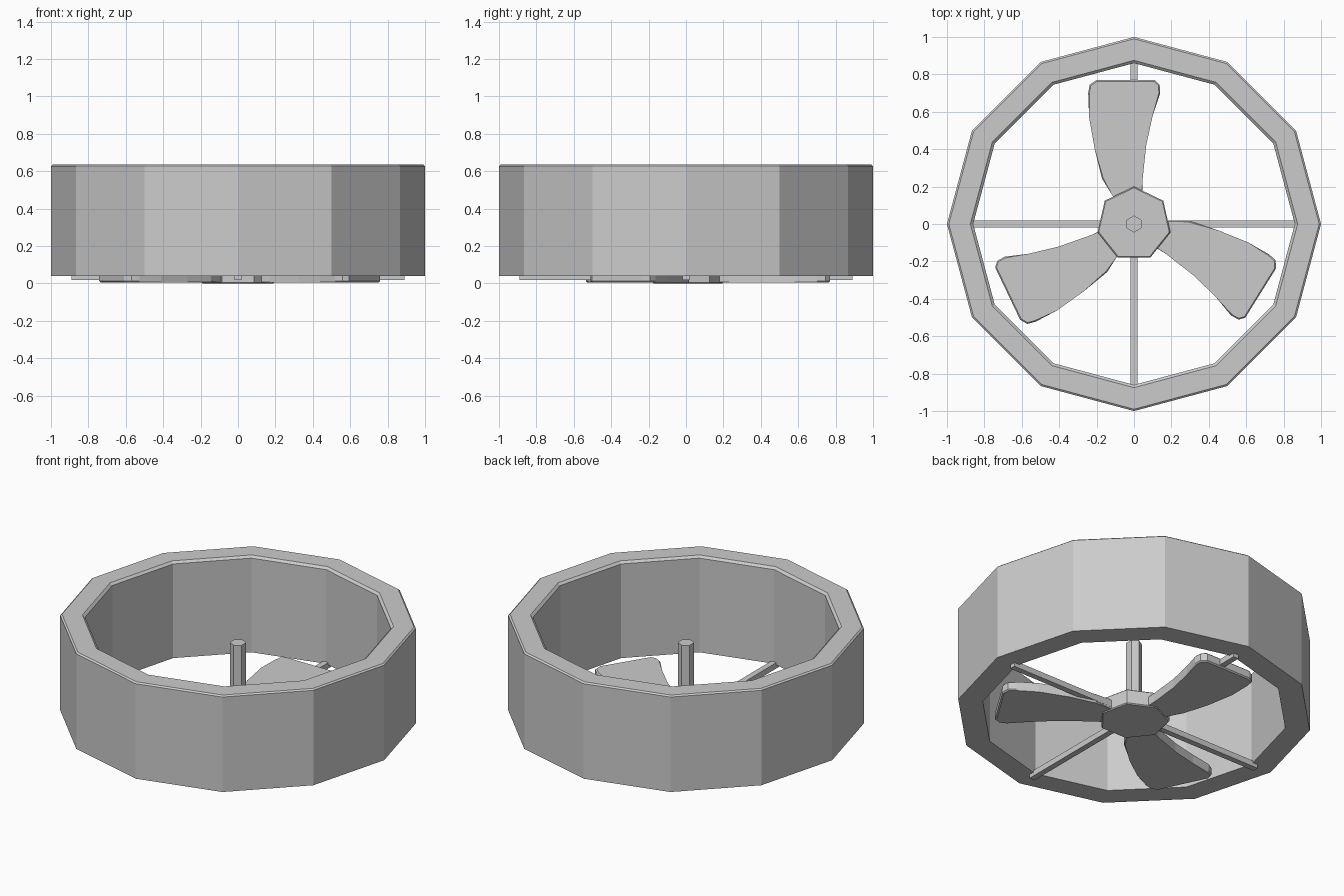
import bpy, bmesh
from math import cos, sin, radians, tau, pi

if "Cube" in bpy.data.objects:
    bpy.data.objects.remove(bpy.data.objects["Cube"])


def make_object(name, bm):
    bmesh.ops.recalc_face_normals(bm, faces=bm.faces)
    mesh = bpy.data.meshes.new(name)
    bm.to_mesh(mesh)
    bm.free()
    obj = bpy.data.objects.new(name, mesh)
    bpy.context.collection.objects.link(obj)
    return obj


def prism(name, outline, z0, z1, bevel=0.0):
    """Extrude a flat outline from z0 to z1, optionally softening its rims."""
    bm = bmesh.new()
    low = [bm.verts.new((x, y, z0)) for x, y in outline]
    high = [bm.verts.new((x, y, z1)) for x, y in outline]
    n = len(outline)
    caps = [bm.faces.new(low[::-1]), bm.faces.new(high)]
    for i in range(n):
        j = (i + 1) % n
        bm.faces.new((low[i], low[j], high[j], high[i]))
    if bevel:
        rims = [e for f in caps for e in f.edges]
        bmesh.ops.bevel(bm, geom=rims, offset=bevel, segments=1,
                        affect='EDGES', profile=0.5)
    return make_object(name, bm)


def polygon(sides, radius):
    return [(radius * cos(pi / 2 + tau * i / sides),
             radius * sin(pi / 2 + tau * i / sides)) for i in range(sides)]


def lathe(name, profile, sides):
    """Sweep a closed (radius, z) profile around the z axis."""
    bm = bmesh.new()
    rings = [[bm.verts.new((r * cos(tau * i / sides), r * sin(tau * i / sides), z))
              for r, z in profile] for i in range(sides)]
    n = len(profile)
    for i in range(sides):
        a, b = rings[i], rings[(i + 1) % sides]
        for k in range(n):
            m = (k + 1) % n
            bm.faces.new((a[k], b[k], b[m], a[m]))
    return make_object(name, bm)


# Twelve-sided duct with a chamfered top rim
lathe("duct_ring", [(0.86, 0.04), (1.0, 0.04), (1.0, 0.627), (0.99, 0.635),
                    (0.875, 0.635), (0.86, 0.622)], 12)

# Seven-sided hub and hexagonal shaft
prism("hub", polygon(7, 0.2), 0.0, 0.095, 0.006)
prism("shaft", polygon(6, 0.045), 0.05, 0.50)

# Four support struts, from the hub into the ring
for i, label in enumerate(("right", "back", "left", "front")):
    strut = prism("strut_" + label, [(0.1, -0.018), (0.89, -0.018),
                                     (0.89, 0.018), (0.1, 0.018)], 0.017, 0.053)
    strut.rotation_euler.z = i * pi / 2

# Three flat curved blades
blade = [(-0.06, 0.06), (-0.12, 0.16), (-0.17, 0.24), (-0.21, 0.40),
         (-0.24, 0.57), (-0.245, 0.70), (-0.237, 0.745), (-0.20, 0.77),
         (0.11, 0.77), (0.137, 0.745), (0.14, 0.70), (0.10, 0.58),
         (0.065, 0.42), (0.045, 0.23), (0.045, 0.06)]
for i, angle in enumerate((0, 115.5, -122)):
    obj = prism(f"blade_{i + 1}", blade, 0.005, 0.062, 0.007)
    obj.rotation_euler.z = radians(angle)
